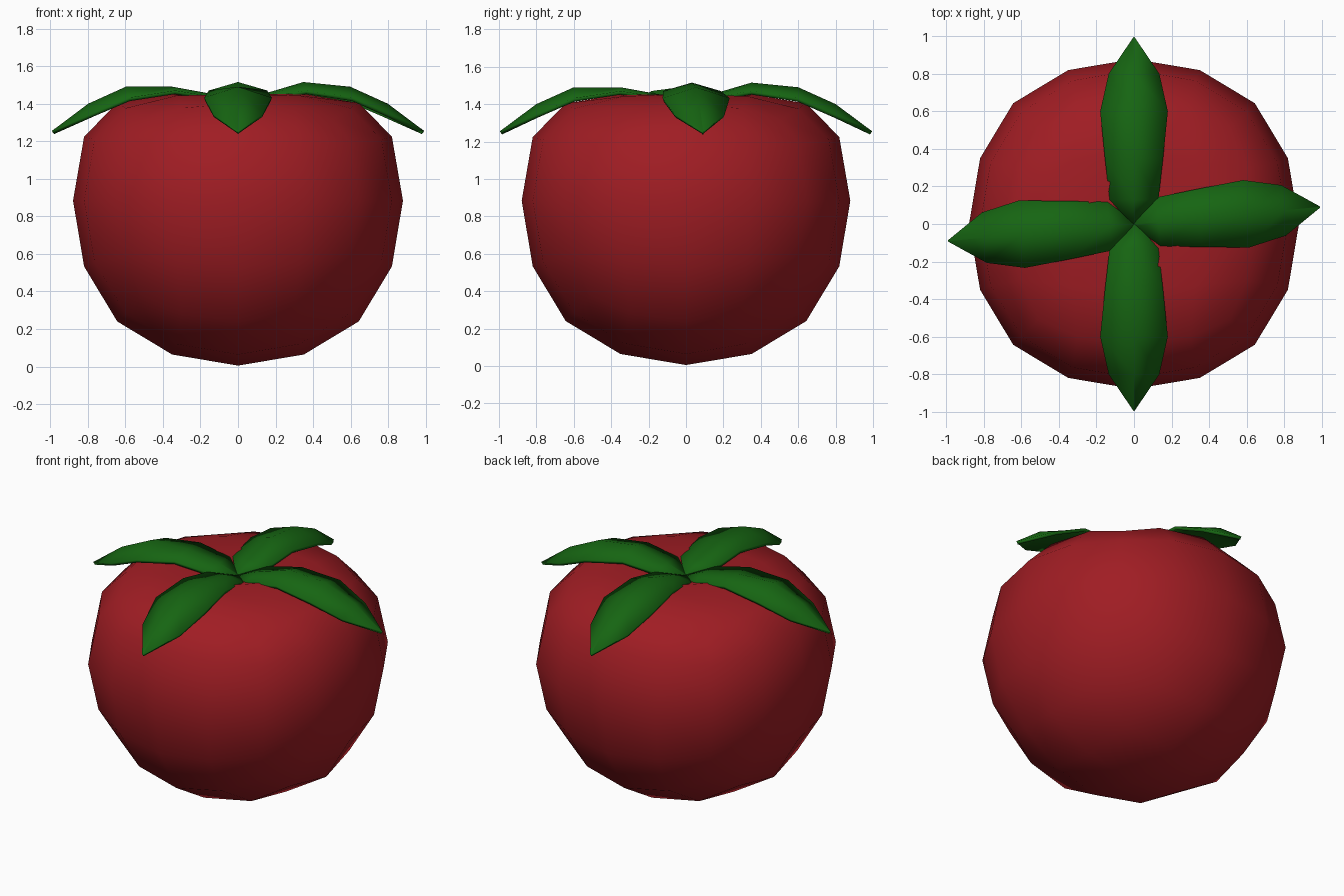
import bpy, bmesh, math
from mathutils import Vector, Matrix

if "Cube" in bpy.data.objects:
    bpy.data.objects.remove(bpy.data.objects["Cube"])


def material(name, color):
    m = bpy.data.materials.new(name)
    m.diffuse_color = (*color, 1)
    m.use_nodes = True
    m.node_tree.nodes["Principled BSDF"].inputs["Base Color"].default_value = m.diffuse_color
    return m


red = material("red_skin", (0.35, 0.012, 0.017))
green = material("green_leaf", (0.008, 0.13, 0.006))


def finish(obj, mat):
    obj.data.materials.append(mat)
    for p in obj.data.polygons:
        p.use_smooth = True


# fruit body: subdivided cube, top pressed in with a linear falloff
bpy.ops.mesh.primitive_cube_add(size=2)
body = bpy.context.object
body.name = "fruit_body"
sub = body.modifiers.new("round", 'SUBSURF')
sub.levels = sub.render_levels = 2
sub.use_limit_surface = False
bpy.ops.object.modifier_apply(modifier="round")
pole = Vector((0, 0, max(v.co.z for v in body.data.vertices)))
bottom = min(v.co.z for v in body.data.vertices)
for v in body.data.vertices:
    v.co.z -= 0.39 * max(0, 1 - (v.co - pole).length)
for v in body.data.vertices:
    v.co.z += 0.005 - bottom
finish(body, red)

# leaf stations: distance out, half width, rib height, edge height
STATIONS = [(0.0, 0.015, 1.40, 1.395), (0.13, 0.13, 1.45, 1.435),
            (0.35, 0.155, 1.515, 1.47), (0.60, 0.18, 1.49, 1.432),
            (0.80, 0.135, 1.40, 1.345), (0.995, 0.003, 1.255, 1.253)]


def leaf(name, angle, rib_drop):
    bm = bmesh.new()
    rows = []
    for r, w, rib, edge in STATIONS:
        drop = rib_drop if r == 0.35 else 0
        rows.append([bm.verts.new((r, -w, edge)),
                     bm.verts.new((r, 0, rib - drop)),
                     bm.verts.new((r, w, edge))])
    for a, b in zip(rows, rows[1:]):
        for i in range(2):
            bm.faces.new((a[i], b[i], b[i + 1], a[i + 1]))
    bm.transform(Matrix.Rotation(math.radians(angle), 4, 'Z'))
    me = bpy.data.meshes.new(name)
    bm.to_mesh(me)
    bm.free()
    obj = bpy.data.objects.new(name, me)
    bpy.context.collection.objects.link(obj)
    thick = obj.modifiers.new("thickness", 'SOLIDIFY')
    thick.thickness = 0.02
    thick.offset = -1
    finish(obj, green)


# four leaves crossing the top, the side pair slightly turned
for name, angle, rib_drop in (("leaf_right", 5.2, 0), ("leaf_back", 90, 0),
                              ("leaf_left", 185.2, 0.025), ("leaf_front", 270, 0.025)):
    leaf(name, angle, rib_drop)
